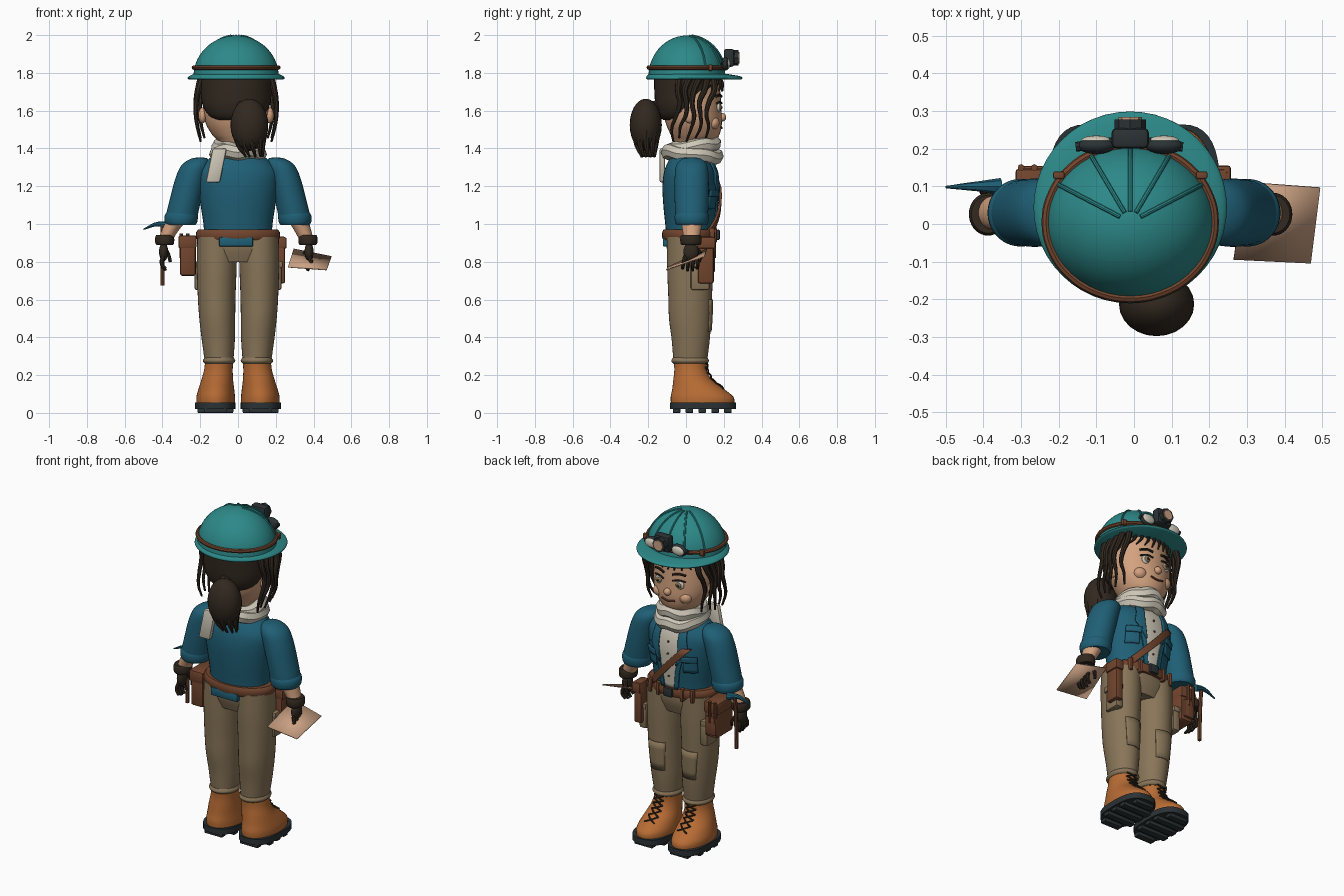
import bpy, bmesh, math
from mathutils import Vector

default_cube = bpy.data.objects.get("Cube")
if default_cube:
    bpy.data.objects.remove(default_cube, do_unlink=True)


def make_material(name, red, green, blue):
    material = bpy.data.materials.new(name)
    material.use_nodes = True
    colour = (red, green, blue, 1)
    material.diffuse_color = colour
    shader = next(n for n in material.node_tree.nodes if n.type == 'BSDF_PRINCIPLED')
    shader.inputs['Base Color'].default_value = colour
    shader.inputs['Roughness'].default_value = 0.7
    return material


teal = make_material("helmet teal", .026, .25, .25)
blue = make_material("jacket blue", .014, .115, .18)
khaki = make_material("trouser khaki", .25, .18, .10)
orange = make_material("boot orange", .48, .15, .035)
leather = make_material("brown leather", .17, .06, .027)
brown = make_material("dark hair brown", .032, .022, .014)
skin = make_material("skin", .65, .36, .21)
cream = make_material("scarf cream", .62, .58, .48)
rubber = make_material("dark rubber", .024, .032, .035)
paper = make_material("map paper", .60, .36, .23)


def finish(obj, material, angle=40):
    obj.data.materials.append(material)
    bpy.ops.object.select_all(action='DESELECT')
    obj.select_set(True)
    bpy.context.view_layer.objects.active = obj
    bpy.ops.object.shade_smooth_by_angle(angle=math.radians(angle))
    return obj


def from_bmesh(name, bm, material, angle=40):
    bmesh.ops.recalc_face_normals(bm, faces=bm.faces)
    mesh = bpy.data.meshes.new(name)
    bm.to_mesh(mesh)
    bm.free()
    obj = bpy.data.objects.new(name, mesh)
    bpy.context.collection.objects.link(obj)
    return finish(obj, material, angle)


def spline(a, b, c, d, t):
    return .5 * (2*b + (c-a)*t + (2*a-5*b+4*c-d)*t*t + (3*b-a-3*c+d)*t**3)


def loft(name, rings, material, steps=4, sides=36, power=1.0):
    """Stack of ellipses, each (centre x, centre y, z, radius x, radius y)."""
    levels, last = [], len(rings) - 1
    for i in range(last):
        four = [rings[max(0, min(last, i + k))] for k in (-1, 0, 1, 2)]
        levels += [[spline(*v, s / steps) for v in zip(*four)] for s in range(steps)]
    levels.append(rings[-1])
    bm, loops = bmesh.new(), []
    curve = lambda v: math.copysign(abs(v) ** power, v)
    for cx, cy, z, rx, ry in levels:
        turns = [math.tau * k / sides for k in range(sides)]
        loops.append([bm.verts.new((cx + rx*curve(math.cos(a)), cy + ry*curve(math.sin(a)), z))
                      for a in turns])
    for low, high in zip(loops, loops[1:]):
        for k in range(sides):
            n = (k + 1) % sides
            bm.faces.new((low[k], low[n], high[n], high[k]))
    bm.faces.new(loops[0])
    bm.faces.new(loops[-1])
    return from_bmesh(name, bm, material)


def ball(name, centre, size, material):
    bm = bmesh.new()
    bmesh.ops.create_uvsphere(bm, u_segments=24, v_segments=14, radius=1)
    bmesh.ops.scale(bm, vec=size, verts=bm.verts)
    bmesh.ops.translate(bm, vec=centre, verts=bm.verts)
    return from_bmesh(name, bm, material)


def box(name, centre, size, material, bevel=.008):
    bm = bmesh.new()
    bmesh.ops.create_cube(bm, size=1)
    bmesh.ops.scale(bm, vec=size, verts=bm.verts)
    bmesh.ops.translate(bm, vec=centre, verts=bm.verts)
    bmesh.ops.bevel(bm, geom=bm.edges[:], offset=bevel, segments=2, affect='EDGES', profile=.5)
    return from_bmesh(name, bm, material)


def tubes(name, paths, radius, material, taper=1.0, closed=False):
    """Round strands through the given paths, thinning towards the end."""
    data = bpy.data.curves.new(name, 'CURVE')
    data.dimensions, data.bevel_depth, data.bevel_resolution = '3D', radius, 2
    data.resolution_u, data.use_fill_caps = 5, True
    for path in paths:
        line = data.splines.new('BEZIER')
        line.bezier_points.add(len(path) - 1)
        line.use_cyclic_u = closed
        for i, (point, co) in enumerate(zip(line.bezier_points, path)):
            point.co = co
            point.handle_left_type = point.handle_right_type = 'AUTO'
            point.radius = 1 + (taper - 1) * i / (len(path) - 1)
    obj = bpy.data.objects.new(name, data)
    bpy.context.collection.objects.link(obj)
    bpy.ops.object.select_all(action='DESELECT')
    obj.select_set(True)
    bpy.context.view_layer.objects.active = obj
    bpy.ops.object.convert(target='MESH')
    return finish(bpy.context.object, material)


def face_y(rings, x, z):
    """Depth of the chest-side surface of a loft at x and z."""
    low, high = next(((a, b) for a, b in zip(rings, rings[1:]) if a[2] <= z <= b[2]), rings[-2:])
    t = (z - low[2]) / (high[2] - low[2])
    cx, cy, _, rx, ry = [a + (b - a) * t for a, b in zip(low, high)]
    return cy + ry * math.sqrt(max(0.02, 1 - ((x - cx) / rx) ** 2))


def cloth(name, rings, rows, material, lift=.004, thick=.008, cols=8):
    """Plate that follows a loft; rows are (z, x start, x end)."""
    bm, grid, fine = bmesh.new(), [], []
    for a, b in zip(rows, rows[1:]):
        fine += [[p + (q - p) * s / 4 for p, q in zip(a, b)] for s in range(4)]
    for z, x0, x1 in fine + [rows[-1]]:
        xs = [x0 + (x1 - x0) * c / cols for c in range(cols + 1)]
        grid.append([bm.verts.new((x, face_y(rings, x, z) + lift, z)) for x in xs])
    for low, high in zip(grid, grid[1:]):
        for c in range(cols):
            bm.faces.new((low[c], low[c + 1], high[c + 1], high[c]))
    obj = from_bmesh(name, bm, material)
    solid = obj.modifiers.new("thickness", 'SOLIDIFY')
    solid.thickness, solid.offset = thick, 0
    return obj


# Torso, open jacket and shirt
torso = [(0, .02, .94, .18, .125), (0, .02, 1.0, .183, .13), (0, .02, 1.1, .198, .14),
         (0, .02, 1.2, .212, .145), (0, .02, 1.28, .212, .135), (0, .02, 1.34, .16, .11),
         (0, .02, 1.38, .10, .09)]
loft("jacket_body", torso, blue)
cloth("shirt_front", torso, [(.96, -.03, .03), (1.08, -.045, .045), (1.2, -.075, .075),
                             (1.35, -.07, .07)], cream, .006)
box("shirt_tail", (-.01, -.108, .905), (.18, .03, .05), blue)
for s, side in ((1, "left"), (-1, "right")):
    cloth(side + "_lapel", torso, [(1.12, s*.05, s*.06), (1.22, s*.065, s*.12),
                                   (1.33, s*.06, s*.10)], blue, .016, .01)
    cloth(side + "_jacket_edge", torso, [(.96, s*.03, s*.055), (1.08, s*.045, s*.07),
                                         (1.2, s*.075, s*.1)], blue, .012)
    cloth(side + "_chest_pocket", torso, [(1.08, s*.09, s*.16), (1.16, s*.09, s*.16)], blue, .01)
    cloth(side + "_pocket_flap", torso, [(1.145, s*.085, s*.165), (1.18, s*.085, s*.165)],
          blue, .019)
tubes("shirt_buttons", [[(0, face_y(torso, 0, z), z), (0, face_y(torso, 0, z) + .016, z)]
                        for z in (1.04, 1.11, 1.18, 1.25)], .006, leather)
cloth("shoulder_strap", torso, [(.95, .12, .165), (1.08, .0, .05), (1.23, -.14, -.09)],
      leather, .022, .012)

# Belt, buckle and loops
loft("belt", [(0, .02, .915, .215, .14), (0, .02, .93, .222, .146), (0, .02, .955, .222, .146),
              (0, .02, .97, .21, .14)], leather, 2)
box("belt_buckle", (0, .17, .943), (.06, .02, .055), rubber)
for x in (-.14, -.08, .08, .14):
    box("belt_loop", (x, .165 - abs(x)*.2, .94), (.022, .03, .08), leather)

# Trousers, cargo pockets and boots
loft("hips", [(0, .02, .8, .19, .10), (0, .02, .87, .212, .122), (0, .02, .94, .2, .125)], khaki)
for s, side in ((1, "left"), (-1, "right")):
    leg = [(s*.1, .022, .26, .074, .088), (s*.104, .025, .38, .087, .1),
           (s*.11, .022, .5, .095, .112), (s*.113, .022, .62, .1, .116),
           (s*.112, .022, .78, .105, .122), (s*.11, .022, .93, .106, .122)]
    loft(side + "_trouser_leg", leg, khaki)
    loft(side + "_trouser_cuff", [(s*.1, .022, .262, .076, .09), (s*.1, .022, .275, .086, .1),
                                  (s*.1, .022, .292, .078, .092)], khaki, 3)
    cloth(side + "_knee_patch", leg, [(.43, s*.06, s*.15), (.6, s*.055, s*.165)], khaki, .003)
    box(side + "_cargo_pocket", (s*.205, .075, .72), (.05, .1, .14), khaki, .012)
    box(side + "_cargo_flap", (s*.21, .075, .785), (.055, .108, .035), khaki)
    boot = [(s*.118, .088, .05, .102, .168), (s*.118, .085, .085, .102, .166),
            (s*.115, .065, .125, .095, .138), (s*.11, .035, .175, .084, .102),
            (s*.104, .024, .225, .076, .086), (s*.1, .022, .272, .074, .086)]
    loft(side + "_boot", boot, orange)
    sole = [(s*.12, .09, z, .108, .175) for z in (.02, .055)]
    loft(side + "_boot_sole", sole, rubber, 1, 36, .75)
    for i in range(5):
        box(side + "_sole_cleat", (s*.12, -.05 + i*.068, .014), (.19 - .07*(i in (0, 4)), .04, .028),
            rubber, .004)
    laces = []
    for i in range(5):
        low, high = .13 + i*.027, .157 + i*.027
        for d in (-1, 1):
            ends = [(s*.11 + d*.032, low), (s*.107, (low+high)/2), (s*.107 - d*.032, high)]
            laces.append([(x, face_y(boot, x, z) + .007, z) for x, z in ends])
    tubes(side + "_boot_laces", laces, .0045, brown)

# Arms, gloved hands and wrist bands
for s, side in ((1, "left"), (-1, "right")):
    shift = 0 if s > 0 else -.018
    loft(side + "_sleeve", [(s*.3, .03, 1.0, .078, .08), (s*.298, .03, 1.04, .084, .086),
                            (s*.278, .03, 1.13, .083, .09), (s*.25, .03, 1.24, .082, .09),
                            (s*.225, .03, 1.31, .075, .082), (s*.205, .03, 1.345, .045, .05),
                            (s*.2, .03, 1.352, .01, .01)], blue)
    loft(side + "_sleeve_cuff", [(s*.302, .03, .995, .076, .08), (s*.302, .03, 1.01, .086, .088),
                                 (s*.3, .03, 1.045, .088, .09), (s*.297, .03, 1.06, .08, .083)],
         blue, 2)
    wrist = s*.37 + shift
    loft(side + "_forearm", [(wrist, .028, .9, .036, .038), (s*.345 + shift, .03, .96, .044, .048),
                             (s*.31, .03, 1.04, .058, .062)], skin)
    loft(side + "_wrist_band", [(wrist, .026, z, r, r + .006) for z, r in
                                ((.89, .044), (.9, .05), (.93, .05), (.942, .044))], brown, 2)
    ball(side + "_palm", (wrist + s*.006, .026, .853), (.024, .04, .05), brown)
    fingers = [[(wrist + s*.008, .026 + f*.02, .83), (wrist + s*.016, .024 + f*.025, .79),
                (wrist - s*.004, .02 + f*.026, .748 + abs(f)*.01)] for f in (-1.5, -.5, .5, 1.5)]
    fingers.append([(wrist, .055, .87), (wrist - s*.02, .078, .835), (wrist - s*.03, .07, .80)])
    tubes(side + "_fingers", fingers, .012, brown, .7)

# Folded map held in one hand
bm = bmesh.new()
corners = [(.265, -.095, .775), (.47, -.105, .76), (.495, .095, .83), (.295, .11, .87)]
bm.faces.new([bm.verts.new(c) for c in corners])
sheet = from_bmesh("map_sheet", bm, paper)
sheet.modifiers.new("thickness", 'SOLIDIFY').thickness = .006

# Rock pick: wooden handle and pointed head
tubes("pick_handle", [[(-.4, .085, .675), (-.4, .09, .85), (-.4, .1, 1.0)]], .011, leather)
tubes("pick_head", [[(-.355, .1, .985), (-.42, .1, 1.0), (-.5, .098, .972)]], .022, blue, .15)

# Side pouches
box("large_pouch", (-.265, .06, .83), (.085, .16, .21), leather, .014)
box("large_pouch_flap", (-.268, .062, .905), (.095, .17, .07), leather, .01)
box("pouch_front_pocket", (-.272, .142, .80), (.07, .025, .11), leather)
tubes("pouch_tools", [[(x, .15, .82), (x, .15, .95)] for x in (-.3, -.265)], .009, leather)
box("small_pouch", (.225, .105, .81), (.05, .085, .25), leather, .012)
box("small_pouch_flap", (.23, .108, .9), (.055, .095, .06), leather)

# Scarf wrapped twice, with one end hanging down the back
for z, tilt, grow in ((1.37, .015, 1.06), (1.405, -.018, .95)):
    circle = [math.tau * k / 12 for k in range(12)]
    tubes("scarf_wrap", [[(math.cos(a)*.105*grow, .033 + math.sin(a)*.118*grow,
                           z - tilt*math.sin(a) + .006*math.sin(5*a)) for a in circle]],
          .042, cream, 1, True)
tail = box("scarf_tail", (-.115, -.125, 1.31), (.075, .03, .18), cream, .01)
for v in tail.data.vertices:
    v.co.x += (v.co.z - 1.31) * .2

# Head, ears and face
head = [(-.005, .03, 1.36, .07, .07), (-.008, .045, 1.43, .09, .105), (-.01, .048, 1.47, .125, .128),
        (-.01, .042, 1.53, .16, .148), (-.01, .033, 1.6, .175, .155), (-.01, .025, 1.68, .175, .158),
        (-.01, .015, 1.78, .17, .16)]
loft("head", head, skin)
on_face = lambda x, z, out=0: (x, face_y(head, x, z) + out, z)
ball("nose", on_face(-.01, 1.565, .004), (.022, .02, .022), skin)
tubes("mouth", [[on_face(x - .01, z, .003) for x, z in
                 ((-.042, 1.517), (0, 1.508), (.042, 1.517))]], .006, leather)
for s, side in ((1, "left"), (-1, "right")):
    x = s*.066 - .01
    ball(side + "_ear", (s*.178 - .01, .02, 1.575), (.022, .032, .042), skin)
    ball(side + "_cheek", on_face(s*.085 - .01, 1.535, -.025), (.04, .035, .035), skin)
    for part, size, out, tint in (("eye", .031, 0, cream), ("iris", .019, .007, khaki),
                                  ("pupil", .01, .011, brown)):
        ball(side + "_" + part, on_face(x, 1.617, out - .004), (size, .012, size*.85), tint)
    for part, z, r in (("brow", 1.675, .007), ("upper_lash", 1.638, .005)):
        tubes(side + "_" + part, [[on_face(x + d*.036, z + .008*(1 - d*d), .006)
                                   for d in (-1, 0, 1)]], r, brown)

# Hair cap, loose side strands, fringe and ponytail
loft("hair_cap", [(-.01, -.06, 1.55, .10, .06), (-.01, -.04, 1.575, .145, .105),
                  (-.01, -.022, 1.63, .178, .14), (-.01, -.005, 1.71, .19, .163),
                  (-.01, .0, 1.79, .195, .17)], brown)
strands = []
for s in (1, -1):
    for i in range(5):
        y, end = .145 - i*.043, 1.435 + .02*(i % 2) + (.02 if i == 0 else 0)
        strands.append([(s*(.186 - .02*(i == 0) + .028*math.sin(t*3.1)) - .01,
                         y - .045*t + .013*math.sin(t*9 + i), 1.77 + (end - 1.77)*t)
                        for t in (0, .2, .4, .6, .8, 1)])
tubes("side_strands", strands, .019, brown, .3)
tubes("fringe", [[(x - .01, .14, 1.785), on_face(x - .01, 1.755, .012),
                  on_face(x*1.15 + .005, 1.70 + abs(x)*.1, .012)]
                 for x in (-.12, -.085, -.05, -.015, .02, .055, .09, .12)], .015, brown, .25)
ball("ponytail", (.06, -.213, 1.525), (.1, .085, .138), brown)
tubes("ponytail_base", [[(.01, -.12, 1.63), (.04, -.19, 1.61)]], .035, brown)
tubes("ponytail_tips", [[(.06 + .075*math.cos(a), -.21 + .055*math.sin(a), 1.5),
                         (.065 + .065*math.cos(a), -.21 + .05*math.sin(a), 1.42),
                         (.085 + .045*math.cos(a), -.20 + .035*math.sin(a), 1.355)]
                        for a in [math.tau*k/9 for k in range(9)]], .024, brown, .25)

# Helmet with brim, ribs and leather band
mid = Vector((-.01, .005, 1.78))
dome = lambda turn, up, out=0: mid + Vector(((.226 + out)*math.cos(up)*math.cos(turn),
                                             (.204 + out)*math.cos(up)*math.sin(turn),
                                             (.218 + out)*math.sin(up)))
rise = [math.radians(a) for a in (0, 12, 24, 36, 48, 60, 72, 82, 89)]
loft("helmet_dome", [(mid.x, mid.y, mid.z + .218*math.sin(a), .226*math.cos(a), .204*math.cos(a))
                     for a in rise], teal, 2, 48)
loft("helmet_brim", [(-.01, .043, 1.765, .25, .248), (-.01, .044, 1.772, .257, .255),
                     (-.01, .04, 1.782, .25, .248), (-.01, .015, 1.793, .228, .212)], teal, 3, 48)
tubes("helmet_ribs", [[dome(math.radians(turn), up, .001) for up in rise[1:8]]
                      for turn in (30, 62, 90, 118, 150)], .006, teal)
tubes("helmet_band", [[dome(math.tau*k/16, .22, .003) for k in range(16)]], .012, leather, 1, True)
for s in (1, -1):
    box("band_clip", (s*.19 - .01, .13, 1.828), (.03, .02, .035), leather, .005)

# Head lamp with a goggle lens on either side
box("lamp_body", (-.01, .228, 1.88), (.1, .055, .095), rubber, .014)
lens = lambda name, x, z, r, y, tint: tubes(name, [[(x, y - .02, z), (x, y + .02, z)]], r, tint)
lens("lamp_ring", -.01, 1.88, .042, .258, rubber)
lens("lamp_lens", -.01, 1.88, .031, .264, paper)
tubes("goggle_bar", [[(-.155, .205, 1.85), (-.01, .22, 1.85), (.13, .205, 1.85)]], .013, rubber)
for s in (1, -1):
    ball("goggle_rim", (s*.09 - .01, .208, 1.848), (.05, .022, .036), rubber)
    ball("goggle_lens", (s*.09 - .01, .222, 1.848), (.04, .013, .027), cream)
